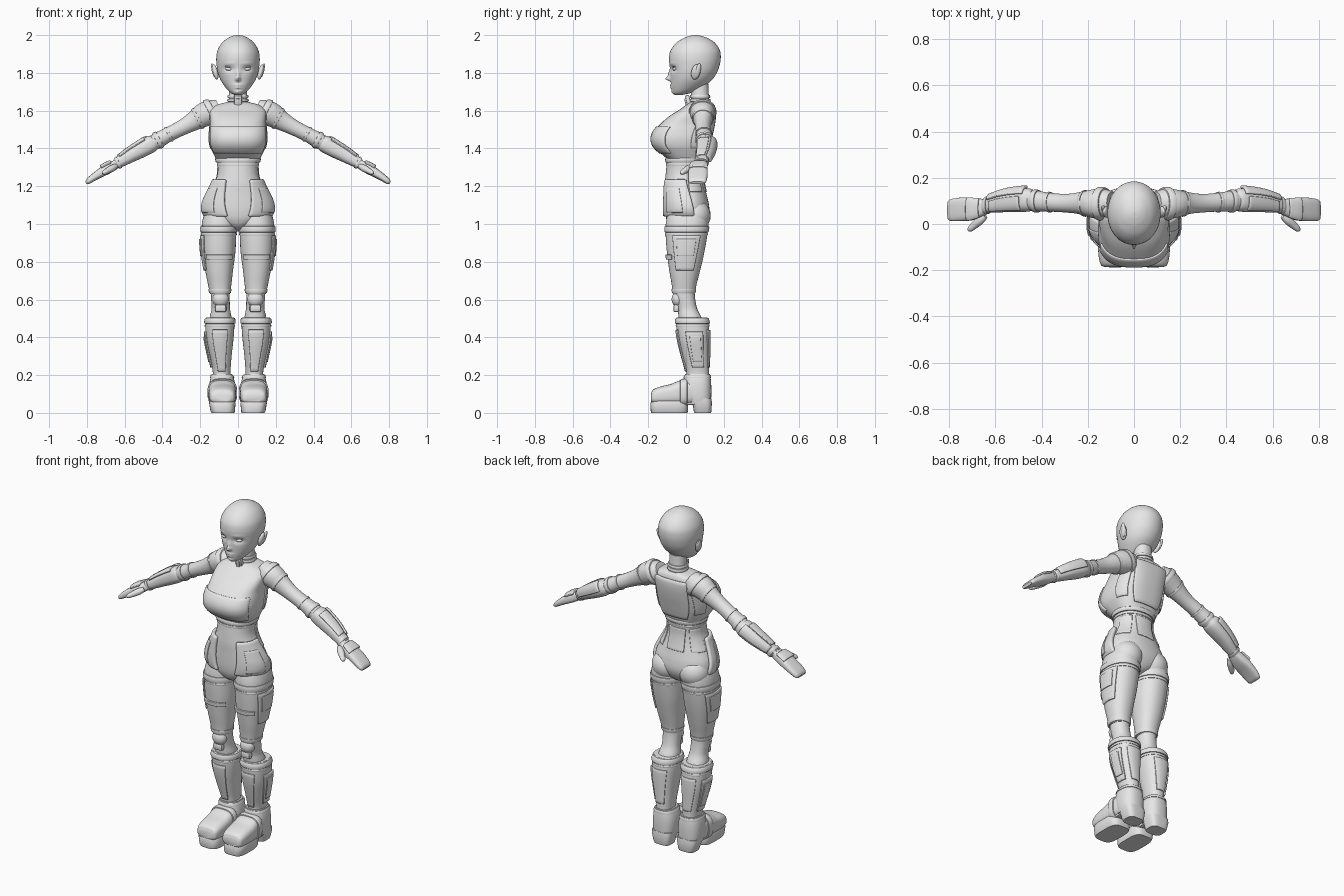
import bpy, bmesh, math
from mathutils import Matrix, Vector

grey = bpy.data.materials.new("light_grey")
grey.diffuse_color = (0.8, 0.8, 0.8, 1)
I = Matrix.Identity(4)


def finish(name, bm, mirror=False, thick=0, angle=35):
    bmesh.ops.recalc_face_normals(bm, faces=bm.faces)
    me = bpy.data.meshes.new(name)
    bm.to_mesh(me)
    bm.free()
    me.materials.append(grey)
    ob = bpy.data.objects.new(name, me)
    bpy.context.collection.objects.link(ob)
    bpy.ops.object.select_all(action='DESELECT')
    ob.select_set(True)
    bpy.context.view_layer.objects.active = ob
    bpy.ops.object.shade_smooth_by_angle(angle=math.radians(angle))
    if thick:
        m = ob.modifiers.new("thickness", 'SOLIDIFY')
        m.thickness, m.offset = thick, 0
        b = ob.modifiers.new("soft_edge", 'BEVEL')
        b.width, b.segments, b.limit_method = thick * 0.25, 1, 'ANGLE'
        b.angle_limit = math.radians(50)
    if mirror:
        m = ob.modifiers.new("mirror", 'MIRROR')
        m.use_mirror_merge = False
    return ob


def section(rings, z):
    """Smoothly interpolated (cx, cy, rx, ry) at height z."""
    n = len(rings)
    k = 0
    while k < n - 2 and z > rings[k + 1][0]:
        k += 1
    a, b = rings[k], rings[k + 1]
    p, q = rings[max(k - 1, 0)], rings[min(k + 2, n - 1)]
    h = b[0] - a[0]
    t = (z - a[0]) / h
    out = []
    for i in range(1, 5):
        ma = (b[i] - p[i]) / (b[0] - p[0]) * h
        mb = (q[i] - a[i]) / (q[0] - a[0]) * h
        out.append((2*t**3 - 3*t*t + 1) * a[i] + (t**3 - 2*t*t + t) * ma
                   + (3*t*t - 2*t**3) * b[i] + (t**3 - t*t) * mb)
    return out


def point(rings, z, deg, n, off=0.0):
    cx, cy, rx, ry = section(rings, z)
    c, s = math.cos(math.radians(deg)), math.sin(math.radians(deg))
    x = math.copysign(abs(c) ** (2 / n), c) * (max(rx, 0.002) + off)
    y = math.copysign(abs(s) ** (2 / n), s) * (max(ry, 0.002) + off)
    return Vector((cx + x, cy + y, z))


def skin(bm, grid, closed):
    vs = [[bm.verts.new(p) for p in row] for row in grid]
    w = len(vs[0])
    for r, q in zip(vs, vs[1:]):
        for j in range(w if closed else w - 1):
            bm.faces.new((r[j], r[(j+1) % w], q[(j+1) % w], q[j]))
    return vs


def loft(name, rings, n=2.2, steps=5, seg=40, mat=I, mirror=False, tweak=None, angle=35):
    """Closed body through superellipse rings (z, cx, cy, rx, ry)."""
    zs = [a[0] + (b[0] - a[0]) * i / steps for a, b in zip(rings, rings[1:]) for i in range(steps)]
    zs.append(rings[-1][0])
    bm = bmesh.new()
    vs = skin(bm, [[mat @ point(rings, z, 360 * j / seg, n) for j in range(seg)] for z in zs], True)
    bm.faces.new(vs[0])
    bm.faces.new(vs[-1])
    if tweak:
        for v in bm.verts:
            tweak(v.co)
    return finish(name, bm, mirror, angle=angle)


def plate(name, rings, z0, z1, a0, a1, off=0.004, n=2.2, mat=I, mirror=True, taper=0.0, thick=0.009):
    """Raised panel following a lofted surface; taper narrows its low-z end."""
    bm = bmesh.new()
    grid = []
    for i in range(13):
        f = i / 12
        mid, half = (a0 + a1) / 2, (a1 - a0) / 2 * (1 - taper * (1 - f))
        grid.append([mat @ point(rings, z0 + (z1 - z0) * f, mid + half * (j / 8 - 1), n, off)
                     for j in range(17)])
    skin(bm, grid, False)
    return finish(name, bm, mirror, thick)


def band(name, rings, z, h, off=0.006, n=2.2, mat=I, mirror=True):
    """Raised ring around a lofted surface."""
    rows = []
    for dz, o in ((-1, -0.004), (-0.9, off * 0.7), (-0.5, off), (0.5, off), (0.9, off * 0.7), (1, -0.004)):
        cx, cy, rx, ry = section(rings, z + dz * h / 2)
        rows.append((z + dz * h / 2, cx, cy, rx + o, ry + o))
    return loft(name, rows, n, 1, 40, mat, mirror)


def ball(name, c, r, mirror=False, rot=I):
    bm = bmesh.new()
    bmesh.ops.create_uvsphere(bm, u_segments=24, v_segments=14, radius=1,
                              matrix=Matrix.Translation(c) @ rot @ Matrix.Diagonal((*r, 1)))
    return finish(name, bm, mirror, angle=60)


def block(name, c, size, bevel=0.006, mirror=False, rot=I):
    bm = bmesh.new()
    bmesh.ops.create_cube(bm, size=1, matrix=Matrix.Translation(c) @ rot @ Matrix.Diagonal((*size, 1)))
    bmesh.ops.bevel(bm, geom=bm.edges[:], offset=bevel, segments=2, affect='EDGES', profile=0.5)
    return finish(name, bm, mirror)


def body(rows):
    """Rows (z, half width, front y, back y) to centred rings."""
    return [(z, 0, (f + b) / 2, w, (b - f) / 2) for z, w, f, b in rows]


# Head, with the face sculpted by soft pushes (x, z, sx, sz, depth)
PUSHES = [(0, 1.768, .011, .011, -.025), (0, 1.79, .010, .022, -.013),
          (.047, 1.82, .026, .015, .012), (-.047, 1.82, .026, .015, .012),
          (0, 1.735, .020, .005, -.008), (0, 1.721, .016, .005, -.008),
          (0, 1.698, .020, .010, -.006), (.05, 1.85, .030, .008, -.003), (-.05, 1.85, .030, .008, -.003)]


def face(co):
    if co.y < 0.0:
        k = min(1, -co.y / 0.03)
        co.y += k * sum(d * math.exp(-((co.x - x) / sx) ** 2 - ((co.z - z) / sz) ** 2)
                        for x, z, sx, sz, d in PUSHES)


head = body([(1.683, .018, -.060, -.020), (1.695, .040, -.070, .030), (1.72, .064, -.077, .085),
             (1.76, .091, -.080, .135), (1.80, .106, -.083, .163), (1.84, .113, -.087, .178),
             (1.88, .115, -.090, .184), (1.92, .108, -.081, .179), (1.96, .084, -.050, .152),
             (1.985, .053, -.010, .113), (1.996, .028, .022, .080), (2.0, .006, .045, .057)])
loft("head", head, 2.05, 7, 96, tweak=face, angle=80)
ball("eye", (.046, -.055, 1.82), (.021, .016, .010), True, Matrix.Rotation(math.radians(-8), 4, 'Y'))
ball("upper_eyelid", (.047, -.060, 1.832), (.026, .012, .004), True, Matrix.Rotation(math.radians(-8), 4, 'Y'))
tilt = Matrix.Rotation(math.radians(14), 4, 'Y') @ Matrix.Rotation(math.radians(-12), 4, 'X')
ball("ear", (.120, .052, 1.805), (.014, .024, .042), True, tilt)
ball("ear_rim", (.129, .064, 1.812), (.010, .014, .040), True, tilt)

# Neck with stacked collar rings and a front clasp
neck = [(1.59, 0, .075, .065, .060), (1.64, 0, .075, .052, .050), (1.68, 0, .074, .048, .047), (1.74, 0, .072, .046, .046)]
loft("neck", neck)
for z in (1.635, 1.655, 1.675):
    band("collar_ring", neck, z, .017, .007, mirror=False)
block("neck_clasp", (0, .014, 1.645), (.042, .022, .075), rot=Matrix.Rotation(.25, 4, 'X'))
block("clasp_inset", (0, .003, 1.640), (.022, .014, .050), .003, rot=Matrix.Rotation(.25, 4, 'X'))

# Chest with bust panel, back plate and straps
chest = body([(1.345, .116, -.100, .095), (1.375, .132, -.135, .105), (1.41, .148, -.170, .115),
              (1.45, .155, -.182, .125), (1.49, .153, -.170, .135), (1.53, .149, -.135, .143),
              (1.57, .150, -.090, .148), (1.605, .146, -.035, .147), (1.63, .115, .000, .140),
              (1.645, .060, .025, .128)])
loft("chest", chest, 2.7, 6, 64)
plate("bust_panel", chest, 1.375, 1.515, -155, -25, .002, 2.7, mirror=False)
plate("back_plate", chest, 1.37, 1.61, 52, 128, .004, 2.7, mirror=False, taper=.25, thick=.014)
plate("shoulder_blade_panel", chest, 1.40, 1.60, 15, 46, .002, 2.7)

# Waist and pelvis
pelvis = body([(.965, .030, -.040, .040), (.985, .060, -.080, .085), (1.02, .135, -.102, .112),
               (1.06, .172, -.110, .124), (1.11, .173, -.112, .120), (1.16, .153, -.112, .108),
               (1.21, .128, -.112, .096), (1.26, .110, -.108, .088), (1.31, .108, -.103, .088),
               (1.37, .116, -.100, .095)])
loft("waist_and_pelvis", pelvis, 2.2, 6, 56)
band("under_bust_band", pelvis, 1.338, .026, .009, mirror=False)
band("corset_band", pelvis, 1.315, .012, .004, mirror=False)
plate("back_corset_tab", pelvis, 1.17, 1.30, 62, 118, .001, mirror=False, taper=.3)
plate("corset_side_panel", pelvis, 1.17, 1.30, 10, 52, .000)
plate("hip_pad", pelvis, 1.04, 1.235, -62, 4, .008, taper=-.35, thick=.022)
plate("hip_pad_inset", pelvis, 1.06, 1.19, -48, -12, .019, taper=-.2, thick=.008)
ball("buttock", (.088, .045, 1.045), (.088, .086, .085), True)

# Upper legs
thigh = [(.63, .095, -.012, .053, .058), (.68, .097, -.010, .062, .066), (.75, .100, -.007, .073, .081),
         (.85, .101, -.002, .087, .099), (.95, .101, .003, .092, .111), (1.01, .099, .006, .091, .112),
         (1.07, .092, .008, .080, .100), (1.11, .085, .010, .060, .080)]
loft("thigh", thigh, 2.2, 6, 48, mirror=True)
band("thigh_cuff", thigh, .972, .034, .006)
band("thigh_cuff_lower", thigh, .945, .012, .003)
plate("thigh_side_panel", thigh, .755, .94, -38, 38, .005, taper=.2)
plate("thigh_side_inset", thigh, .83, .92, -24, 24, .011, taper=.1, thick=.006)
plate("thigh_strap", thigh, .812, .838, -140, -45, .005)
band("knee_cuff", thigh, .645, .024, .004)

# Knees
knee = [(.47, .093, .030, .060, .066), (.51, .092, .020, .057, .060), (.55, .091, .008, .049, .052),
        (.60, .093, -.004, .049, .053), (.65, .095, -.010, .050, .055)]
loft("knee_joint", knee, mirror=True)
ball("knee_cap", (.092, -.042, .602), (.043, .034, .042), True)
block("knee_guard", (.092, -.052, .553), (.060, .030, .040), .01, True)

# Lower legs
shin = [(.17, .087, .062, .046, .060), (.22, .087, .061, .047, .060), (.30, .092, .051, .058, .071),
        (.38, .096, .042, .071, .082), (.44, .096, .037, .076, .086), (.48, .096, .034, .075, .084),
        (.505, .095, .032, .070, .078)]
loft("shin", shin, 2.3, 6, 48, mirror=True)
band("shin_collar", shin, .488, .034, .009)
band("shin_collar_lower", shin, .462, .012, .004)
plate("shin_side_panel", shin, .24, .43, -24, 32, .005, n=2.3, taper=.15)
plate("shin_side_inset", shin, .27, .405, -10, 20, .011, n=2.3, thick=.006)
plate("shin_front_plate", shin, .22, .44, -120, -62, .003, n=2.3, taper=.3)
plate("calf_plate", shin, .24, .44, 55, 125, .002, n=2.3, taper=.2)

# Boots: shaft, forefoot, instep strap and split sole
shaft = [(.05, .083, .070, .062, .062), (.09, .083, .064, .068, .070), (.14, .083, .060, .069, .074),
         (.18, .084, .060, .063, .071), (.205, .085, .061, .054, .065)]
loft("boot_shaft", shaft, 2.5, 5, 40, mirror=True)
band("ankle_cuff", shaft, .193, .018, .004, 2.5)
along_y = Matrix(((1, 0, 0, 0), (0, 0, 1, 0), (0, 1, 0, 0), (0, 0, 0, 1)))
foot = [(-.186, .083, .080, .046, .020), (-.178, .083, .085, .060, .035), (-.14, .083, .091, .070, .047),
        (-.08, .083, .097, .073, .056), (-.03, .083, .106, .072, .066), (.03, .083, .108, .067, .066),
        (.08, .083, .105, .060, .055)]
loft("boot_forefoot", foot, 2.9, 5, 48, along_y, True)
band("instep_strap", foot, -.012, .040, .007, 2.9, along_y)
loft("front_sole", [(0, .080, -.088, .061, .096), (.010, .081, -.088, .065, .099),
                    (.052, .083, -.088, .070, .100), (.062, .083, -.087, .066, .096)], 3.6, 1, 40, mirror=True)
loft("heel", [(0, .080, .088, .050, .044), (.010, .081, .088, .054, .047),
              (.055, .083, .085, .064, .052), (.075, .083, .080, .064, .054)], 3.4, 1, 40, mirror=True)
block("arch", (.083, .020, .060), (.105, .09, .036), .008, True)

# Arms: local z runs from shoulder to fingertip, local x is upward
w = Vector((.875, 0, -.484))
arm_mat = Matrix(((.484, 0, w.x, .16), (0, 1, 0, .09), (.875, 0, w.z, 1.589), (0, 0, 0, 1)))
upper = [(-.07, -.012, 0, .052, .050), (-.02, -.006, -.002, .066, .066), (.03, 0, -.002, .063, .060),
         (.09, -.003, 0, .050, .047), (.16, -.003, 0, .041, .040), (.24, 0, .005, .039, .041),
         (.31, 0, .010, .042, .045), (.345, 0, .012, .036, .040)]
loft("upper_arm", upper, 2.1, 5, 36, arm_mat, True)
band("shoulder_strap", upper, -.022, .034, .007, 2.1, arm_mat)
band("shoulder_cap_edge", upper, .062, .016, .004, 2.1, arm_mat)
band("upper_arm_cuff", upper, .235, .014, .004, 2.1, arm_mat)
band("elbow_band", upper, .30, .024, .005, 2.1, arm_mat)
fore = [(.315, 0, .014, .036, .042), (.34, .001, .014, .045, .050), (.39, .001, .012, .045, .050),
        (.46, .001, .006, .039, .045), (.52, -.001, -.004, .032, .037), (.56, -.002, -.012, .026, .031)]
loft("forearm", fore, 2.4, 5, 36, arm_mat, True)
plate("forearm_plate", fore, .345, .53, 25, 95, .006, 2.4, arm_mat, thick=.012)
plate("forearm_top_plate", fore, .36, .52, -50, 15, .002, 2.4, arm_mat)
band("wrist_cuff", fore, .545, .018, .005, 2.4, arm_mat)

# Mitten hands with a knuckle guard and thumb
hand = [(.545, -.003, -.015, .023, .030), (.58, -.004, -.021, .026, .041), (.62, -.003, -.025, .027, .049),
        (.66, -.004, -.026, .023, .051), (.70, -.007, -.028, .019, .050), (.732, -.011, -.030, .015, .046),
        (.744, -.013, -.030, .008, .038)]
loft("hand", hand, 3.0, 5, 36, arm_mat, True)
plate("knuckle_guard", hand, .575, .635, -58, 58, .004, 3.0, arm_mat, thick=.012)
thumb_dir = Matrix.Rotation(math.radians(38), 4, 'X')
thumb = [(-.05, 0, 0, .012, .014), (-.02, 0, 0, .018, .019), (.02, 0, 0, .015, .016),
         (.045, 0, 0, .011, .012), (.055, 0, 0, .004, .005)]
loft("thumb", thumb, 2.1, 4, 24, arm_mat @ Matrix.Translation((-.012, -.085, .600)) @ thumb_dir, True)
